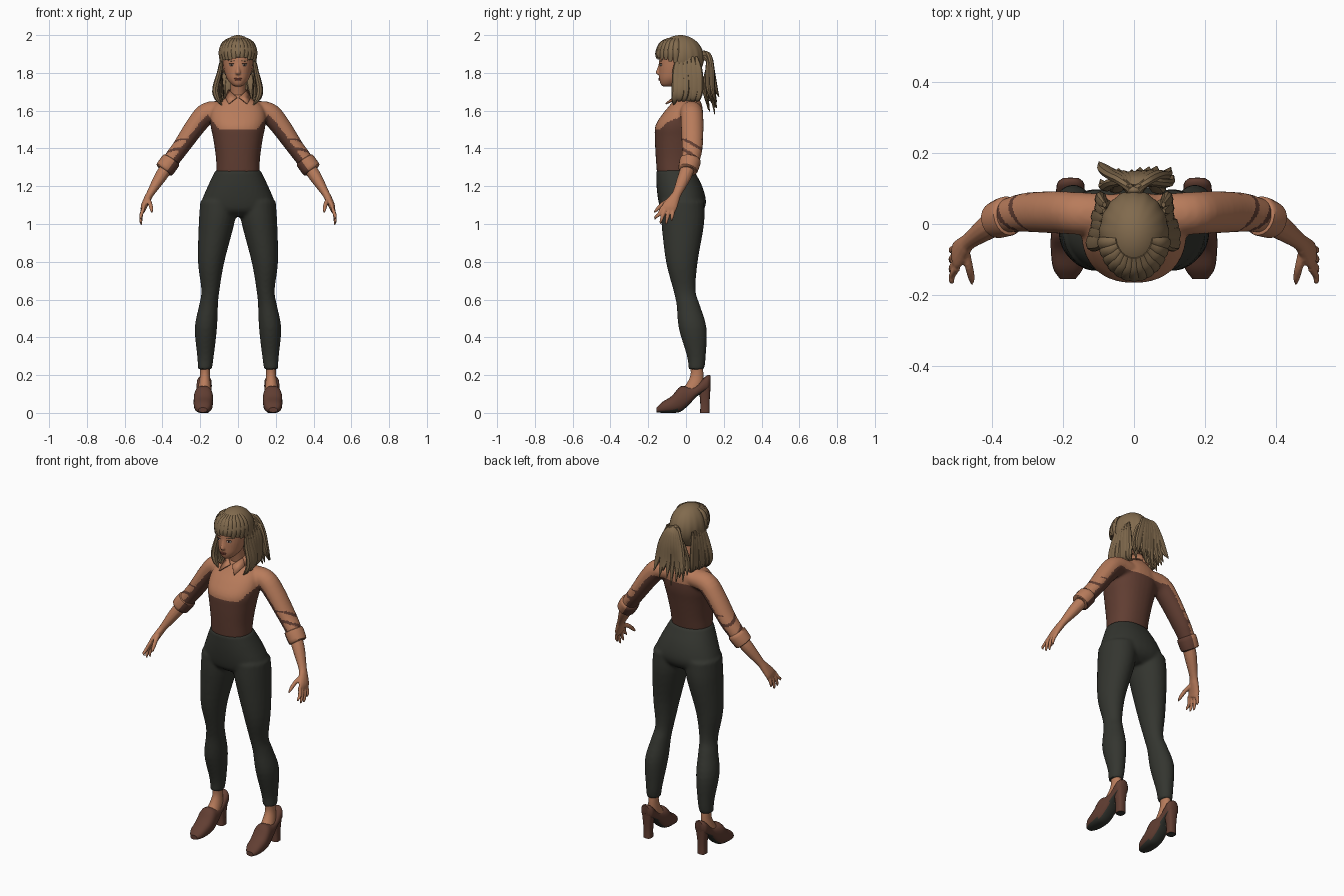
import bpy, bmesh, math, random
from mathutils import Vector, Matrix

random.seed(4)
if "Cube" in bpy.data.objects:
    bpy.data.objects.remove(bpy.data.objects["Cube"])
X, Y, Z = Vector((1, 0, 0)), Vector((0, 1, 0)), Vector((0, 0, 1))
made = []


def material(name, rgb):
    m = bpy.data.materials.new(name)
    m.use_nodes = True
    m.diffuse_color = (*rgb, 1)
    m.node_tree.nodes["Principled BSDF"].inputs["Base Color"].default_value = (*rgb, 1)
    return m


skin = material("skin", (0.48, 0.2, 0.105))
tan = material("tan_cloth", (0.48, 0.2, 0.105))
brown = material("brown", (0.12, 0.048, 0.032))
charcoal = material("charcoal", (0.034, 0.036, 0.029))
blonde = material("hair_brown", (0.22, 0.145, 0.075))
lip = material("lip", (0.27, 0.075, 0.05))
dark = material("eye_dark", (0.035, 0.02, 0.015))
white = material("eye_white", (0.5, 0.42, 0.36))


def spline(rows, steps):
    """Catmull-Rom through rows of x, y, z, width, depth."""
    r = [Vector(p) for p in rows]
    r = [r[0] * 2 - r[1]] + r + [r[-1] * 2 - r[-2]]
    out = []
    for p, q, s, t in zip(r, r[1:], r[2:], r[3:]):
        for k in range(steps):
            f = k / steps
            out.append(0.5 * (2 * q + (s - p) * f + (2 * p - 5 * q + 4 * s - t) * f * f
                              + (3 * q - p - 3 * s + t) * f ** 3))
    return out + [r[-2]]


def loft(bm, rows, axes=(X, Y), ref=None, sides=20, power=2.0, steps=4):
    """Closed tube; rings lie in fixed axes, or follow the path when ref is given."""
    pts = spline(rows, steps)
    rings = []
    for i, p in enumerate(pts):
        c = Vector(p[:3])
        u, v = axes
        if ref:
            t = Vector(pts[min(i + 1, len(pts) - 1)][:3]) - Vector(pts[max(i - 1, 0)][:3])
            u = ref.cross(t).normalized()
            v = t.normalized().cross(u)
        ring = []
        for k in range(sides):
            a = math.tau * k / sides
            co, si = [math.copysign(abs(w) ** (2 / power), w) for w in (math.cos(a), math.sin(a))]
            ring.append(bm.verts.new(c + u * co * max(p[3], .001) + v * si * max(p[4], .001)))
        rings.append(ring)
    for a, b in zip(rings, rings[1:]):
        for k in range(sides):
            bm.faces.new((a[k], a[k - 1], b[k - 1], b[k]))
    bm.faces.new(rings[0])
    bm.faces.new(rings[-1])


def finish(bm, name, mats, rule=None, voxel=0):
    bmesh.ops.recalc_face_normals(bm, faces=bm.faces)
    me = bpy.data.meshes.new(name)
    bm.to_mesh(me)
    bm.free()
    o = bpy.data.objects.new(name, me)
    bpy.context.collection.objects.link(o)
    if voxel:
        m = o.modifiers.new("blend", 'REMESH')
        m.mode, m.voxel_size = 'VOXEL', voxel
        s = o.modifiers.new("soften", 'SMOOTH')
        s.factor, s.iterations = 0.5, 5
        me = bpy.data.meshes.new_from_object(o.evaluated_get(bpy.context.evaluated_depsgraph_get()))
        o.modifiers.clear()
        o.data = me
    me.materials.clear()
    for m in mats:
        me.materials.append(m)
    if rule:
        for f in me.polygons:
            f.material_index = rule(f.center, f.normal)
    made.append(o)
    return o


def flip(rows, s):
    return [(r[0] * s, *r[1:]) for r in rows]


def blob(name, loc, size, mat, turn=0):
    bm = bmesh.new()
    bmesh.ops.create_uvsphere(bm, u_segments=16, v_segments=10, radius=1, matrix=Matrix.LocRotScale(
        Vector(loc), Matrix.Rotation(turn, 3, 'Z').to_quaternion(), Vector(size)))
    return finish(bm, name, [mat])


# Trousers: pelvis and both legs blended together
bm = bmesh.new()
loft(bm, [(0, -.058, 1.285, .12, .1), (0, -.035, 1.2, .16, .121), (0, -.02, 1.12, .192, .126),
          (0, -.02, 1.07, .185, .11), (0, -.02, 1.04, .14, .07)], sides=32, power=2.2)
leg = [(.1, -.018, 1.12, .1, .115), (.114, -.017, 1.0, .094, .113), (.142, -.022, .8, .07, .084),
       (.146, -.008, .65, .048, .059), (.156, .012, .57, .05, .062), (.17, .035, .45, .059, .074),
       (.172, .055, .3, .044, .05), (.175, .055, .23, .037, .042)]
for s in (1, -1):
    loft(bm, flip(leg, s), sides=24)
finish(bm, "trousers", [charcoal], voxel=.009)


# Shirt: torso and sleeves blended, dark on the lower body and inner sleeves
def shirt_rule(c, n):
    x = abs(c.x)
    if x < (c.z - 1.62) * .6 and c.y < -.03:
        return 2
    if x < .165:
        edge = 1.57 if c.y > 0 else 1.5 + max(0, x - .1) * 1.3
        return int(c.z < edge)
    inner = -n.x * math.copysign(.75, c.x) - n.z * .65
    patch = 1.36 < c.z < 1.45 and math.sin(c.z * 110 + c.y * 60) > .6
    return int(inner > .12 or patch)


sleeve = [(.07, .025, 1.6, .05, .06), (.16, .03, 1.588, .057, .06), (.22, .033, 1.525, .054, .06),
          (.3, .033, 1.41, .046, .056), (.345, .026, 1.35, .044, .05), (.38, .015, 1.3, .04, .045)]
bm = bmesh.new()
loft(bm, [(0, -.06, 1.27, .114, .094), (0, -.055, 1.35, .117, .105), (0, -.047, 1.45, .131, .118),
          (0, -.038, 1.52, .145, .124), (0, -.018, 1.58, .146, .108), (0, 0, 1.63, .125, .085),
          (0, .005, 1.67, .062, .06), (0, .005, 1.69, .05, .05)], sides=32, power=2.25)
for s in (1, -1):
    loft(bm, flip(sleeve, s), ref=Y)
finish(bm, "shirt", [tan, brown, skin], shirt_rule, voxel=.008)

# Rolled cuffs
bm = bmesh.new()
for s in (1, -1):
    loft(bm, flip([(.35, .024, 1.343, .04, .045), (.354, .023, 1.337, .051, .056),
                   (.372, .017, 1.312, .052, .055), (.39, .01, 1.287, .05, .051),
                   (.393, .009, 1.283, .036, .04)], s), ref=Y, steps=2)
finish(bm, "sleeve_cuffs", [tan, brown], lambda c, n: int(-n.x * math.copysign(.75, c.x) - n.z * .65 > .2))

# Collar wings
bm = bmesh.new()
for s in (1, -1):
    wing = [(.006, -.066, 1.67), (.05, -.025, 1.71), (.066, -.03, 1.668), (.05, -.108, 1.636)]
    back = [(.05, -.025, 1.71), (.035, .06, 1.71), (0, .068, 1.71), (0, .078, 1.672),
            (.05, .066, 1.666), (.066, -.03, 1.668)]
    for pts in (wing, back):
        bm.faces.new([bm.verts.new((x * s, y, z)) for x, y, z in pts])
thick = finish(bm, "collar", [tan]).modifiers.new("thickness", 'SOLIDIFY')
thick.thickness, thick.offset = .008, 0

# Forearms and hands
bm = bmesh.new()
for s in (1, -1):
    limb = lambda rows, n=12: loft(bm, flip(rows, s), ref=Y, sides=n)
    limb([(.37, .015, 1.31, .034, .038), (.41, -.008, 1.25, .033, .036), (.462, -.046, 1.165, .021, .025),
          (.478, -.062, 1.135, .02, .03), (.497, -.085, 1.095, .017, .04), (.503, -.098, 1.07, .012, .036)])
    for root, tip, low in ((-.124, -.165, 1.022), (-.105, -.136, 1.0), (-.085, -.106, .995), (-.066, -.076, 1.015)):
        limb([(.498, root, 1.09, .01, .01), (.512, (root + tip) / 2, 1.05, .01, .01),
              (.514, tip * .9 + root * .1, low + .015, .008, .008), (.509, tip, low, .003, .003)], 8)
    limb([(.476, -.075, 1.13, .013, .015), (.465, -.12, 1.107, .012, .013), (.458, -.152, 1.078, .01, .01),
          (.456, -.172, 1.058, .003, .003)], 8)
finish(bm, "forearms_and_hands", [skin], voxel=.004)

# Feet, shoes and heels
bm = bmesh.new()
for s in (1, -1):
    loft(bm, flip([(.175, .055, .26, .027, .033), (.175, .058, .2, .026, .034), (.177, .045, .15, .032, .045),
                   (.179, .02, .11, .036, .055), (.18, .01, .08, .03, .04)], s))
finish(bm, "feet", [skin])
bm = bmesh.new()
upper = [(-.155, .022, .003, .028), (-.125, .042, 0, .058), (-.075, .05, 0, .09), (-.03, .051, .006, .14),
         (.015, .046, .042, .138), (.055, .041, .085, .145), (.1, .04, .11, .19), (.118, .036, .12, .2),
         (.13, .022, .14, .198)]
for s in (1, -1):
    loft(bm, [((.182 - y * .03) * s, y, (lo + hi) / 2, w, (hi - lo) / 2) for y, w, lo, hi in upper],
         axes=(X, Z), power=2.5)
    loft(bm, flip([(.18, .1, 0, .024, .025), (.18, .1, .06, .024, .025), (.179, .098, .15, .034, .033)], s),
         power=3, sides=16)
finish(bm, "heeled_shoes", [brown, charcoal], lambda c, n: int(n.z < -.6))

# Neck and head
bm = bmesh.new()
loft(bm, [(0, .0, 1.62, .05, .05), (0, 0, 1.67, .043, .045), (0, -.015, 1.74, .04, .045), (0, -.03, 1.8, .04, .045)])
loft(bm, [(0, -.095, 1.728, .016, .026), (0, -.088, 1.738, .034, .045), (0, -.07, 1.765, .056, .071),
          (0, -.05, 1.8, .07, .093), (0, -.038, 1.845, .079, .105), (0, -.03, 1.9, .083, .107),
          (0, -.025, 1.95, .07, .085), (0, -.025, 1.975, .03, .04)], sides=32, power=2.15)
loft(bm, [(0, -.132, 1.85, .008, .012), (0, -.14, 1.825, .009, .012), (0, -.144, 1.8, .014, .017),
          (0, -.138, 1.79, .012, .011)], sides=12)
for s in (1, -1):
    bmesh.ops.create_uvsphere(bm, u_segments=12, v_segments=8, radius=1, matrix=Matrix.LocRotScale(
        Vector((.081 * s, -.022, 1.83)), None, Vector((.01, .018, .03))))
finish(bm, "head_and_neck", [skin], voxel=.004)
blob("upper_lip", (0, -.142, 1.77, ), (.021, .005, .004), lip)
blob("lower_lip", (0, -.141, 1.763), (.017, .006, .0045), lip)
for s, side in ((1, "left"), (-1, "right")):
    blob(side + "_eye", (.034 * s, -.1335, 1.842), (.014, .0045, .006), white, .35 * s)
    blob(side + "_iris", (.034 * s, -.136, 1.842), (.006, .004, .006), dark, .35 * s)
    blob(side + "_lash", (.034 * s, -.1345, 1.849), (.016, .0045, .002), dark, .35 * s)
    blob(side + "_brow", (.036 * s, -.133, 1.864), (.018, .0045, .0025), blonde, .35 * s)

# Hair cap with combed ridges, open over the face
bm = bmesh.new()
bmesh.ops.create_uvsphere(bm, u_segments=96, v_segments=32, radius=1)
for v in bm.verts:
    a = math.atan2(v.co.y, v.co.x)
    ridge = 1 + .012 * math.sin(a * 17) * (1 - abs(v.co.z))
    v.co = Vector((v.co.x * .098 * ridge, v.co.y * .124 * ridge - .03, 1.878 + v.co.z * .122))
hole = [f for f in bm.faces if (c := f.calc_center_median()).z < 1.765
        or (c.y < -.045 and c.z < 1.885)]
bmesh.ops.delete(bm, geom=hole, context='FACES')
finish(bm, "hair_cap", [blonde]).modifiers.new("thickness", 'SOLIDIFY').thickness = .006

# Fringe
bm = bmesh.new()
for i in range(13):
    a = math.radians(-78 + 13 * i)
    sx, cy = math.sin(a), math.cos(a)
    end = 1.878 + random.uniform(-.008, .006) - .02 * abs(sx) ** 4
    loft(bm, [(sx * .05, -.035 - cy * .06, 1.982, .008, .004), (sx * .08, -.033 - cy * .1, 1.955, .017, .009),
              (sx * .095, -.03 - cy * .122, 1.91, .018, .01), (sx * .093, -.03 - cy * .127, end, .01, .004)],
         ref=Vector((sx, -cy, 0)), sides=8)
finish(bm, "fringe", [blonde])

# Loose side locks
bm = bmesh.new()
for s in (1, -1):
    for k in range(6):
        y, low = -.052 + .024 * k, 1.625 + random.uniform(0, .03)
        out = .118 - .006 * k + random.uniform(-.006, .006)
        loft(bm, [(.083 * s, y * .8, 1.885, .008, .006), (.096 * s, y, 1.81, .02, .013),
                  (out * s, y, 1.715, .024, .017), (out * .92 * s, y - .008, 1.665, .018, .014),
                  ((out - .035) * s, y - .012, low, .003, .002)], ref=X * s, sides=8)
finish(bm, "side_locks", [blonde])

# Ponytail and tie
bm = bmesh.new()
for layer in range(2):
    for i in range(8):
        x = -.1 + .2 * i / 7 + random.uniform(-.012, .012)
        y, low = .155 - .035 * layer + random.uniform(-.012, .015), 1.575 + random.uniform(0, .07) + abs(x) * .4
        loft(bm, [(0, .075, 1.895, .012, .01), (x * .3, .118, 1.895 - layer * .03, .017, .014),
                  (x * .62, .137 - .02 * layer, 1.82, .02, .014), (x * .85, y - .012, 1.72, .02, .013),
                  (x, y + .008, low, .002, .002)], ref=Y, sides=8)
finish(bm, "ponytail", [blonde])
blob("hair_tie", (0, .095, 1.893), (.024, .014, .026), blonde)

# Smooth shading that keeps hard edges
bpy.ops.object.select_all(action='DESELECT')
for o in made:
    o.select_set(True)
bpy.context.view_layer.objects.active = made[0]
bpy.ops.object.shade_smooth_by_angle(angle=math.radians(40))
